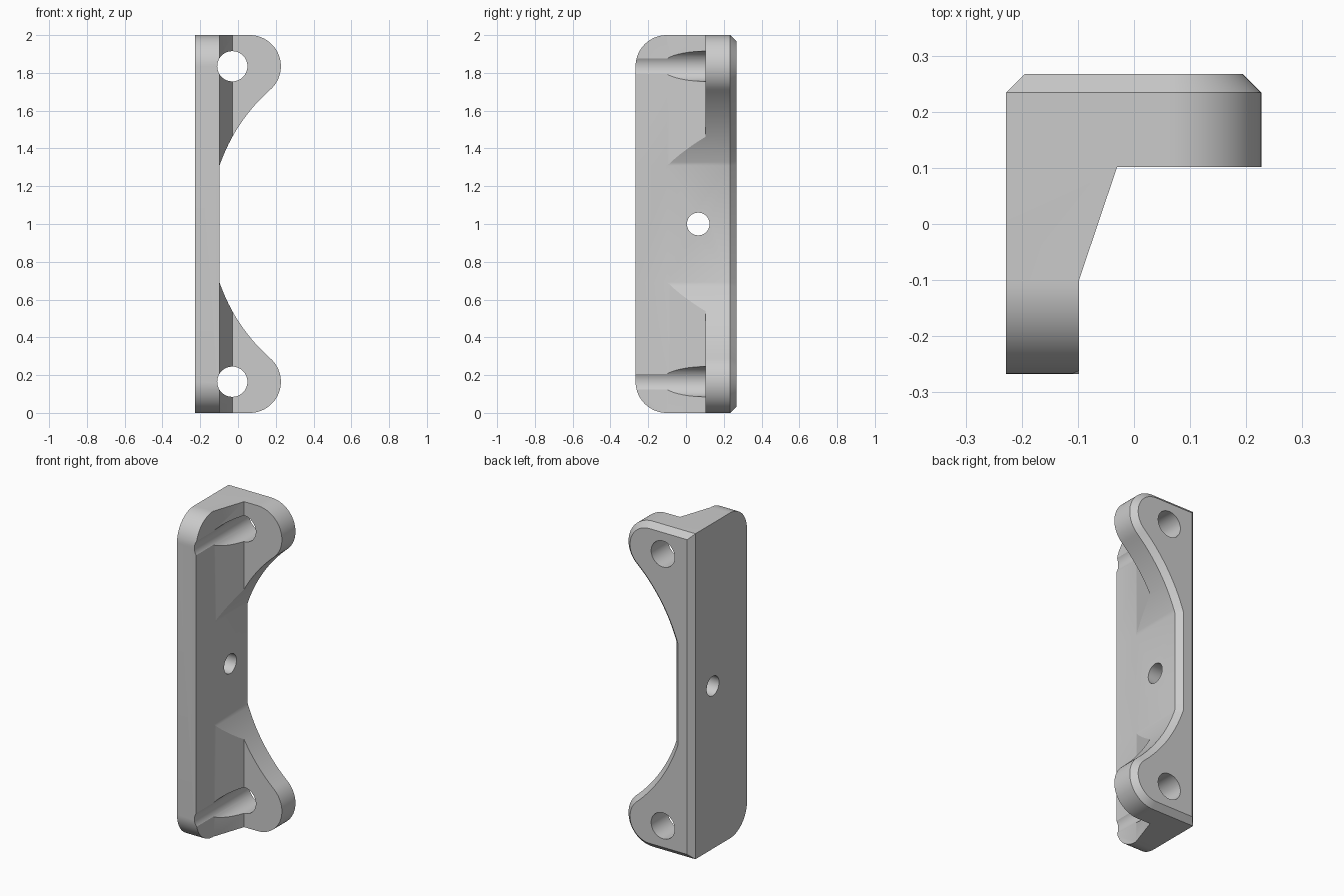
import bpy
import bmesh
from math import sqrt, atan2, sin, cos, pi, radians

cube = bpy.data.objects.get("Cube")
if cube:
    bpy.data.objects.remove(cube, do_unlink=True)

# Main dimensions
LEFT, WALL, BACK, FRONT = -0.228, -0.098, 0.267, -0.267
LOBE_X, LOBE_Z, LOBE_R = 0.062, 1.835, 0.165
SCOOP_X, CHAMFER = 0.8, 0.033
SCOOP_R = sqrt((SCOOP_X - LOBE_X) ** 2 + (LOBE_Z - 1) ** 2) - LOBE_R


def arc(cx, cy, r, a0, a1, n):
    return [(cx + r * cos(a0 + (a1 - a0) * i / n),
             cy + r * sin(a0 + (a1 - a0) * i / n)) for i in range(n + 1)]


def loft(name, rings):
    """Closed solid joining matching rings of points."""
    bm = bmesh.new()
    loops = [[bm.verts.new(p) for p in ring] for ring in rings]
    n = len(loops[0])
    for a, b in zip(loops, loops[1:]):
        for i in range(n):
            j = (i + 1) % n
            bm.faces.new((a[i], a[j], b[j], b[i]))
    bm.faces.new(loops[0])
    bm.faces.new(loops[-1])
    bmesh.ops.recalc_face_normals(bm, faces=bm.faces)
    mesh = bpy.data.meshes.new(name)
    bm.to_mesh(mesh)
    bm.free()
    obj = bpy.data.objects.new(name, mesh)
    bpy.context.collection.objects.link(obj)
    return obj


def prism(name, pts, axis, lo, hi):
    """Extrude a 2D profile along the given axis."""
    place = {"x": lambda p, t: (t, p[0], p[1]),
             "y": lambda p, t: (p[0], t, p[1]),
             "z": lambda p, t: (p[0], p[1], t)}[axis]
    return loft(name, [[place(p, t) for p in pts] for t in (lo, hi)])


def outline(d):
    """Bracket outline in XZ, moved inward by d: two lobes and a scooped side."""
    join = atan2(1 - LOBE_Z, SCOOP_X - LOBE_X)
    wall, r = WALL - d, SCOOP_R + d
    end_z = sqrt(r * r - (SCOOP_X - wall) ** 2)
    end = atan2(end_z, wall - SCOOP_X)
    upper = [(LEFT + d, 2 - d)]
    upper += arc(LOBE_X, LOBE_Z, LOBE_R - d, pi / 2, join, 28)
    upper += arc(SCOOP_X, 1, r, join + pi, end, 24)[1:]
    return upper + [(x, 2 - z) for x, z in reversed(upper)]


# Bracket body with a chamfered back rim
levels = ((FRONT, 0), (BACK - CHAMFER, 0), (BACK, CHAMFER))
bracket = loft("mounting_bracket",
               [[(x, y, z) for x, z in outline(d)] for y, d in levels])

# Space in front of the flange, with the sloping web left behind
cutters = [prism("front_space",
                 [(WALL, -0.5), (WALL, -0.1), (-0.03, 0.102), (0.5, 0.102), (0.5, -0.5)],
                 "z", -0.5, 2.5)]

# Rounded front corners of the side plate
corner = arc(FRONT + LOBE_R, LOBE_Z, LOBE_R, pi, pi / 2, 20)
corner += [(FRONT + LOBE_R, 2.2), (-0.5, 2.2), (-0.5, LOBE_Z)]
cutters.append(prism("upper_corner", corner, "x", -0.5, 0.5))
cutters.append(prism("lower_corner", [(y, 2 - z) for y, z in corner], "x", -0.5, 0.5))

# Two screw holes through the flange and a smaller one through the plate
for z in (LOBE_Z, 2 - LOBE_Z):
    cutters.append(prism("screw_hole", arc(-0.03, z, 0.08, 0, 2 * pi, 48)[:-1], "y", -0.6, 0.6))
cutters.append(prism("side_hole", arc(0.065, 1, 0.06, 0, 2 * pi, 40)[:-1], "x", -0.6, 0.6))

bpy.context.view_layer.objects.active = bracket
for cutter in cutters:
    cutter.hide_render = True
    mod = bracket.modifiers.new("cut", "BOOLEAN")
    mod.operation = "DIFFERENCE"
    mod.solver = "EXACT"
    mod.object = cutter
    bpy.ops.object.modifier_apply(modifier=mod.name)
    bpy.data.objects.remove(cutter, do_unlink=True)

# Plain grey finish
grey = bpy.data.materials.new("light_grey")
grey.use_nodes = True
colour = (0.6, 0.6, 0.6, 1)
grey.diffuse_color = colour
grey.node_tree.nodes["Principled BSDF"].inputs["Base Color"].default_value = colour
bracket.data.materials.clear()
bracket.data.materials.append(grey)

bpy.ops.object.select_all(action="DESELECT")
bracket.select_set(True)
bpy.ops.object.shade_smooth_by_angle(angle=radians(25))
